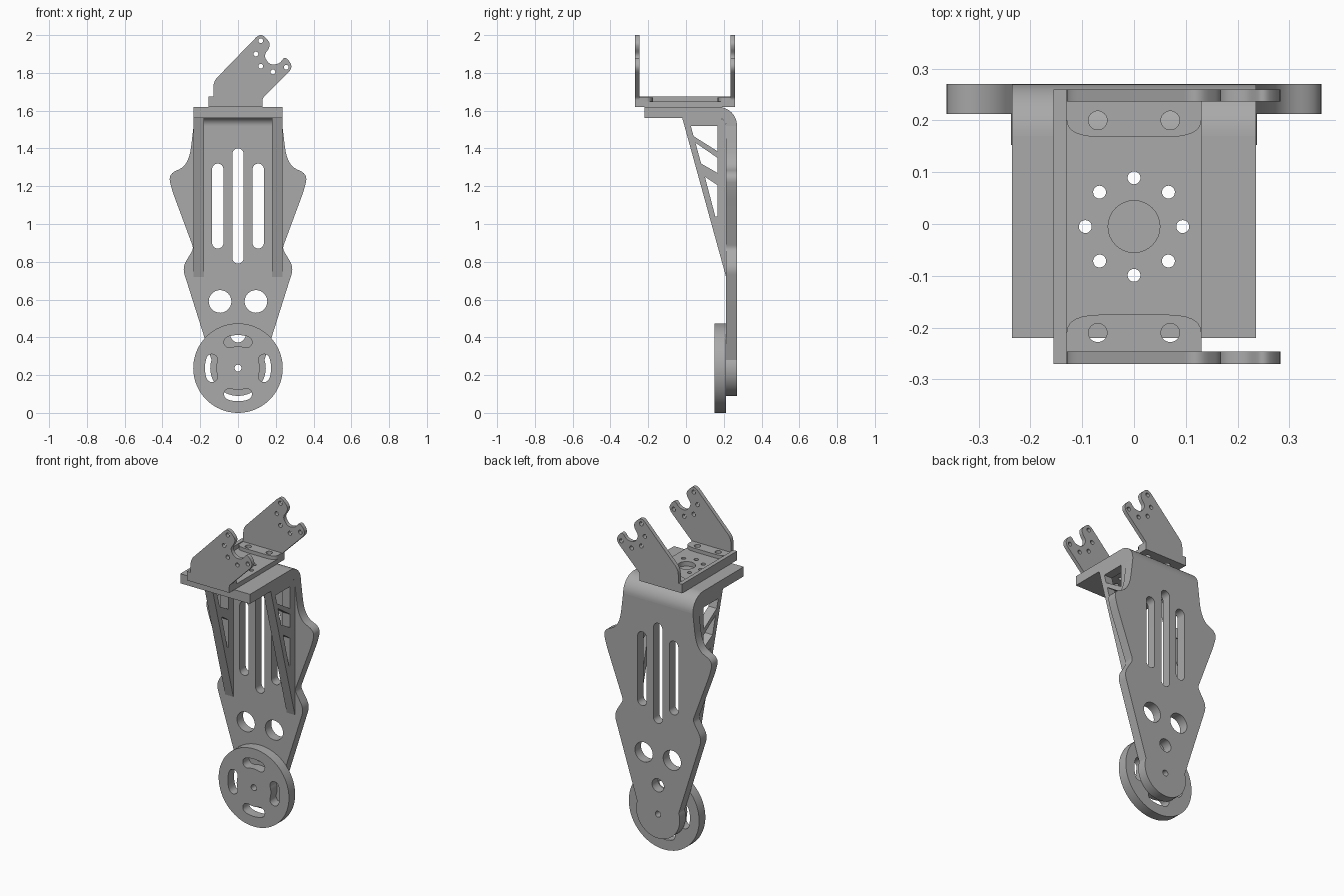
import bpy, bmesh
from math import sin, cos, pi
from mathutils import Matrix, Vector

cube = bpy.data.objects.get("Cube")
if cube:
    bpy.data.objects.remove(cube, do_unlink=True)

grey = bpy.data.materials.new("plain_grey")
grey.use_nodes = True
COLOUR = (0.4, 0.4, 0.4, 1)
grey.diffuse_color = COLOUR
grey.node_tree.nodes["Principled BSDF"].inputs["Base Color"].default_value = COLOUR

# Drawing planes: local (u, v, depth) to world
PLANES = {
    "front": Matrix(((1, 0, 0), (0, 0, 1), (0, 1, 0))),
    "side": Matrix(((0, 0, 1), (1, 0, 0), (0, 1, 0))),
    "top": Matrix.Identity(3),
}


def arc(centre, radius, start, end, steps=16):
    return [(centre[0] + radius * cos(start + (end - start) * i / steps),
             centre[1] + radius * sin(start + (end - start) * i / steps))
            for i in range(steps + 1)]


def circle(u, v, radius, steps=32):
    return arc((u, v), radius, 0, 2 * pi, steps)[:-1]


def slot(u, low, high, half):
    return (arc((u, high - half), half, 0, pi)
            + arc((u, low + half), half, pi, 2 * pi))


def curved_slot(centre, radius, half, mid, spread):
    """Slot with round ends that follows an arc about a centre."""
    a, b = mid - spread, mid + spread
    end_a, end_b = (arc(centre, radius, t, t, 1)[0] for t in (a, b))
    return (arc(centre, radius + half, a, b)
            + arc(end_b, half, b, b + pi, 8)[1:-1]
            + arc(centre, radius - half, b, a)
            + arc(end_a, half, a + pi, a + 2 * pi, 8)[1:-1])


def rounded(corners, steps=6):
    """Polygon from (u, v, cut) corners, each blended over its cut length."""
    result = []
    for i, (u, v, cut) in enumerate(corners):
        here = Vector((u, v))
        if not cut:
            result.append((u, v))
            continue
        before = Vector(corners[i - 1][:2]) - here
        after = Vector(corners[(i + 1) % len(corners)][:2]) - here
        p = here + before.normalized() * min(cut, before.length * 0.49)
        q = here + after.normalized() * min(cut, after.length * 0.49)
        for k in range(steps + 1):
            t = k / steps
            result.append(tuple(p * (1 - t) ** 2 + here * 2 * t * (1 - t) + q * t * t))
    return result


def rectangle(u0, u1, v0, v1):
    return [(u0, v0), (u1, v0), (u1, v1), (u0, v1)]


def plate(name, plane, outline, low, high, holes=()):
    """Extrude an outline with holes between two depths on a plane."""
    curve = bpy.data.curves.new(name, "CURVE")
    curve.dimensions = "2D"
    curve.fill_mode = "BOTH"
    curve.extrude = (high - low) / 2
    for loop in (outline, *holes):
        spline = curve.splines.new("POLY")
        spline.points.add(len(loop) - 1)
        for point, (u, v) in zip(spline.points, loop):
            point.co = (u, v, 0, 1)
        spline.use_cyclic_u = True
    source = bpy.data.objects.new(name + "_profile", curve)
    bpy.context.collection.objects.link(source)
    graph = bpy.context.evaluated_depsgraph_get()
    mesh = bpy.data.meshes.new_from_object(source.evaluated_get(graph))
    bpy.data.objects.remove(source, do_unlink=True)
    bpy.data.curves.remove(curve)

    bm = bmesh.new()
    bm.from_mesh(mesh)
    shift = Matrix.Translation((0, 0, (low + high) / 2))
    bm.transform(PLANES[plane].to_4x4() @ shift)
    bmesh.ops.remove_doubles(bm, verts=bm.verts, dist=0.0001)
    bmesh.ops.recalc_face_normals(bm, faces=bm.faces)
    bm.to_mesh(mesh)
    bm.free()
    mesh.materials.clear()
    mesh.materials.append(grey)
    obj = bpy.data.objects.new(name, mesh)
    bpy.context.collection.objects.link(obj)
    bpy.ops.object.select_all(action="DESELECT")
    obj.select_set(True)
    bpy.context.view_layer.objects.active = obj
    bpy.ops.object.shade_smooth_by_angle(angle=pi / 6)
    return obj


HUB = (0, 0.237)
BACK, INNER = 0.27, 0.212
WIDTH = 0.235
BEND = (0.17, 1.52)
TOP = 1.62

# Upright back plate with eared outline, slots and holes
half = [(WIDTH, BEND[1], 0), (0.26, 1.31, 0.1), (0.37, 1.265, 0.05), (0.35, 1.18, 0.05),
        (WIDTH, 0.87, 0.02), (0.295, 0.77, 0.04), (0.14, 0.28, 0)]
right_edge = rounded(half)
right_edge = right_edge[:1] + right_edge[1:] + arc(HUB, 0.147, 0.2, -pi / 2)
left_edge = [(-u, v) for u, v in reversed(right_edge[:-1])]
plate("back_plate", "front", right_edge + left_edge, INNER, BACK, [
    slot(0, 0.79, 1.4, 0.03),
    slot(-0.107, 0.87, 1.32, 0.03),
    slot(0.107, 0.87, 1.32, 0.03),
    circle(-0.095, 0.59, 0.06),
    circle(0.095, 0.59, 0.06),
    circle(0, 0.413, 0.04),
    circle(*HUB, 0.018),
])

# Rounded bend and the shelf it leads into
plate("bend", "side", arc(BEND, BACK - BEND[0], 0, pi / 2)
      + arc(BEND, INNER - BEND[0], pi / 2, 0), -WIDTH, WIDTH)
bolt_ring = [circle(*arc((0, -0.005), 0.094, k * pi / 4, 0, 1)[0], 0.0125, 20)
             for k in range(8)]
plate("shelf", "top", rectangle(-WIDTH, WIDTH, -0.22, BEND[0]),
      TOP - BACK + INNER, TOP, bolt_ring)

# Triangular truss ribs under the shelf
rib = [(-0.02, 1.562), (INNER, 0.72), (INNER, BEND[1])] + arc(BEND, INNER - BEND[0], 0, pi / 2, 8)[1:]
rib_windows = [
    [(0.025, 1.52), (0.167, 1.52), (0.167, 1.385), (0.04, 1.465)],
    [(0.05, 1.43), (0.167, 1.35), (0.167, 1.27), (0.08, 1.32)],
    [(0.1, 1.25), (0.167, 1.205), (0.167, 1.04), (0.155, 1.04)],
]
plate("left_rib", "side", rib, 0.18, WIDTH, rib_windows)
plate("right_rib", "side", rib, -WIDTH, -0.18, rib_windows)

# Round disc at the foot
plate("foot_disc", "front", circle(*HUB, HUB[1], 64), 0.152, INNER,
      [curved_slot(HUB, 0.145, 0.03, k * pi / 2, 0.31) for k in range(4)]
      + [circle(*HUB, 0.018)])

# Top bracket: floor, edge lip and two rounded tabs
EDGE = 0.13
FRONT, REAR, THICK = -0.27, 0.26, 0.024
FLOOR = 1.648
tab_holes = [circle(u, v, 0.018) for u in (-0.07, 0.07) for v in (-0.21, 0.2)]
plate("bracket_floor", "top", rectangle(-EDGE, EDGE, FRONT + THICK, REAR - THICK),
      TOP, FLOOR, bolt_ring + tab_holes + [circle(0, -0.005, 0.05)])
plate("bracket_lip", "top", rectangle(-0.155, -EDGE, FRONT, REAR), TOP, 1.675)
for name, base, tip, holes in (("front_tab", FRONT + THICK, -0.175, tab_holes[::2]),
                               ("rear_tab", REAR - THICK, 0.168, tab_holes[1::2])):
    plate(name, "top", rounded([(-EDGE, base, 0), (EDGE, base, 0),
                                (EDGE, tip, 0.065), (-EDGE, tip, 0.065)]),
          FLOOR, 1.67, holes)

# Slanted bracket arms with a notch between two fingers
arm = rounded([(-EDGE, TOP, 0), (EDGE, TOP, 0), (EDGE, 1.665, 0.01),
               (0.295, 1.83, 0.04), (0.25, 1.89, 0.03), (0.22, 1.85, 0.015),
               (0.17, 1.84, 0.03), (0.135, 1.89, 0.03), (0.165, 1.93, 0.015),
               (0.17, 1.96, 0.02), (0.12, 2.013, 0.035), (-EDGE, 1.755, 0.03)])
arm_holes = [circle(u, v, 0.0125, 20) for u, v in
             ((0.12, 1.97), (0.095, 1.9), (0.12, 1.835), (0.185, 1.805), (0.255, 1.83))]
plate("front_arm", "front", arm, FRONT, FRONT + THICK, arm_holes)
plate("rear_arm", "front", arm, REAR - THICK, REAR, arm_holes)
